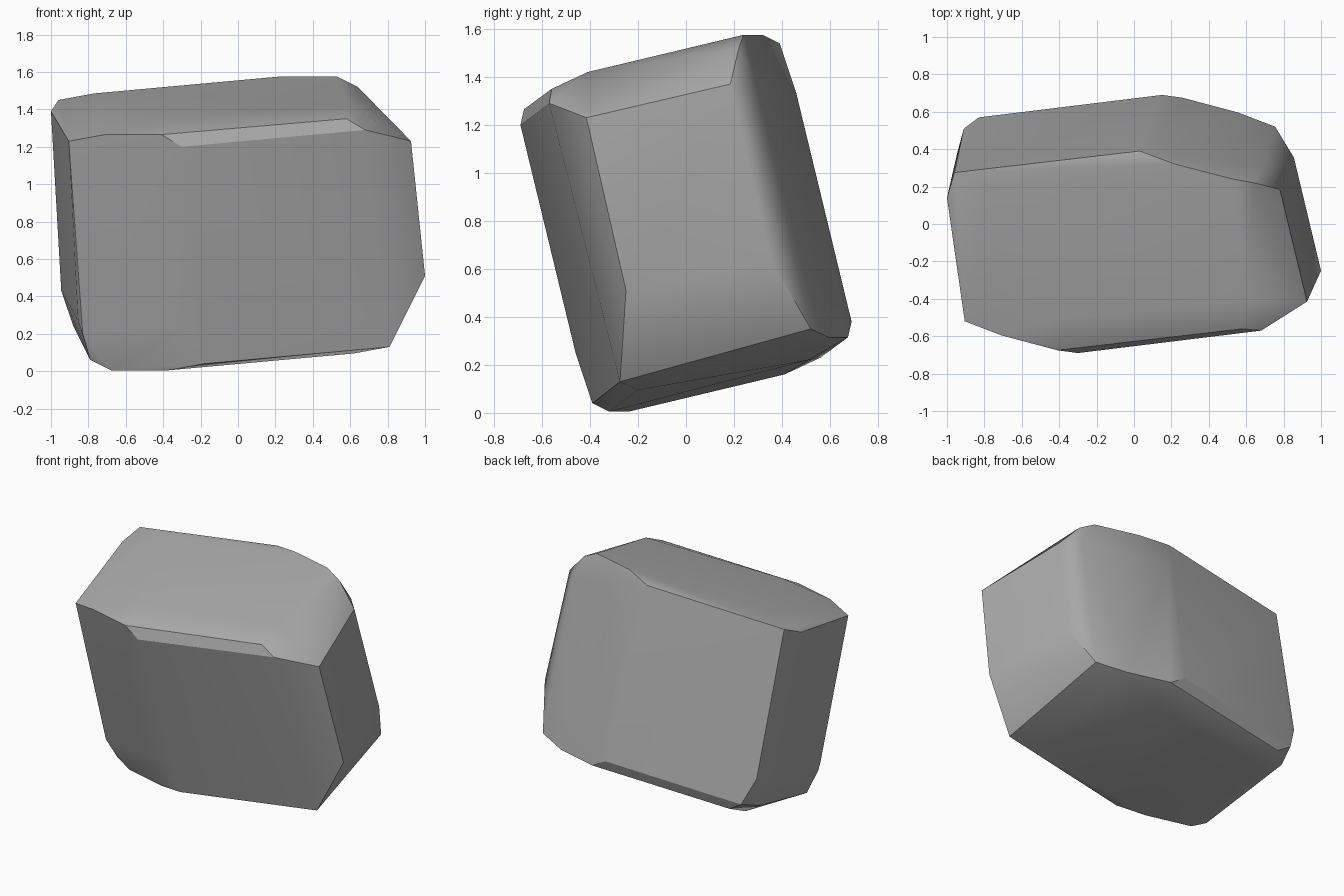
import bpy, bmesh, math
from mathutils import Vector

if "Cube" in bpy.data.objects:
    bpy.data.objects.remove(bpy.data.objects["Cube"], do_unlink=True)


def make_material(name, color):
    mat = bpy.data.materials.new(name)
    mat.use_nodes = True
    mat.diffuse_color = color
    mat.node_tree.nodes["Principled BSDF"].inputs["Base Color"].default_value = color
    return mat


# Corners of the upper half: front brow, top ridge, top slope, back shoulder
front_brow = [(-.905, -.52, 1.23), (-.71, -.595, 1.265), (-.41, -.675, 1.265),
              (-.30, -.69, 1.20), (.68, -.57, 1.29), (.58, -.56, 1.35)]
top_ridge = [(-.96, .275, 1.45), (.03, .39, 1.54), (.22, .32, 1.575),
             (.53, .24, 1.575), (.64, .22, 1.52)]
top_slope = [(-.77, .20, 1.485), (.60, -.41, 1.42), (-.40, -.51, 1.36)]
back_shoulder = [(.10, .46, 1.33), (.68, .29, 1.38)]

# Corners of the two end facets
left_end = [(.925, -.415, 1.23), (.78, .185, 1.37), (.855, .355, .635), (1, -.25, .51)]
right_end = [(-1, .14, 1.39), (-.91, .51, .47), (-.945, .38, .43),
             (-.855, -.28, .27), (-.88, .42, .24)]

# The lower half is the upper half turned through the middle of the stone
middle = Vector((-.075, 0, .79))
upper = [Vector(p) for p in front_brow + top_ridge + top_slope + back_shoulder]
lower = [2 * middle - p for p in upper]
ends = [Vector(p) for p in left_end + right_end]

# Wrap the corners in a hull and merge nearly flat facets
bm = bmesh.new()
for p in upper + lower + ends:
    bm.verts.new(p)
hull = bmesh.ops.convex_hull(bm, input=bm.verts[:])
loose = {v for v in hull["geom_interior"] + hull["geom_unused"]
         if isinstance(v, bmesh.types.BMVert)}
bmesh.ops.delete(bm, geom=list(loose), context="VERTS")
bmesh.ops.dissolve_limit(bm, angle_limit=math.radians(3),
                         verts=bm.verts[:], edges=bm.edges[:])
bmesh.ops.recalc_face_normals(bm, faces=bm.faces[:])

mesh = bpy.data.meshes.new("boulder")
bm.to_mesh(mesh)
bm.free()
boulder = bpy.data.objects.new("boulder", mesh)
bpy.context.collection.objects.link(boulder)
mesh.materials.append(make_material("stone_grey", (.4, .4, .4, 1)))

# Soft facets with crisp main edges
bpy.ops.object.select_all(action="DESELECT")
boulder.select_set(True)
bpy.context.view_layer.objects.active = boulder
bpy.ops.object.shade_smooth_by_angle(angle=math.radians(32))
weighted = boulder.modifiers.new("weighted_normals", "WEIGHTED_NORMAL")
weighted.keep_sharp = True
